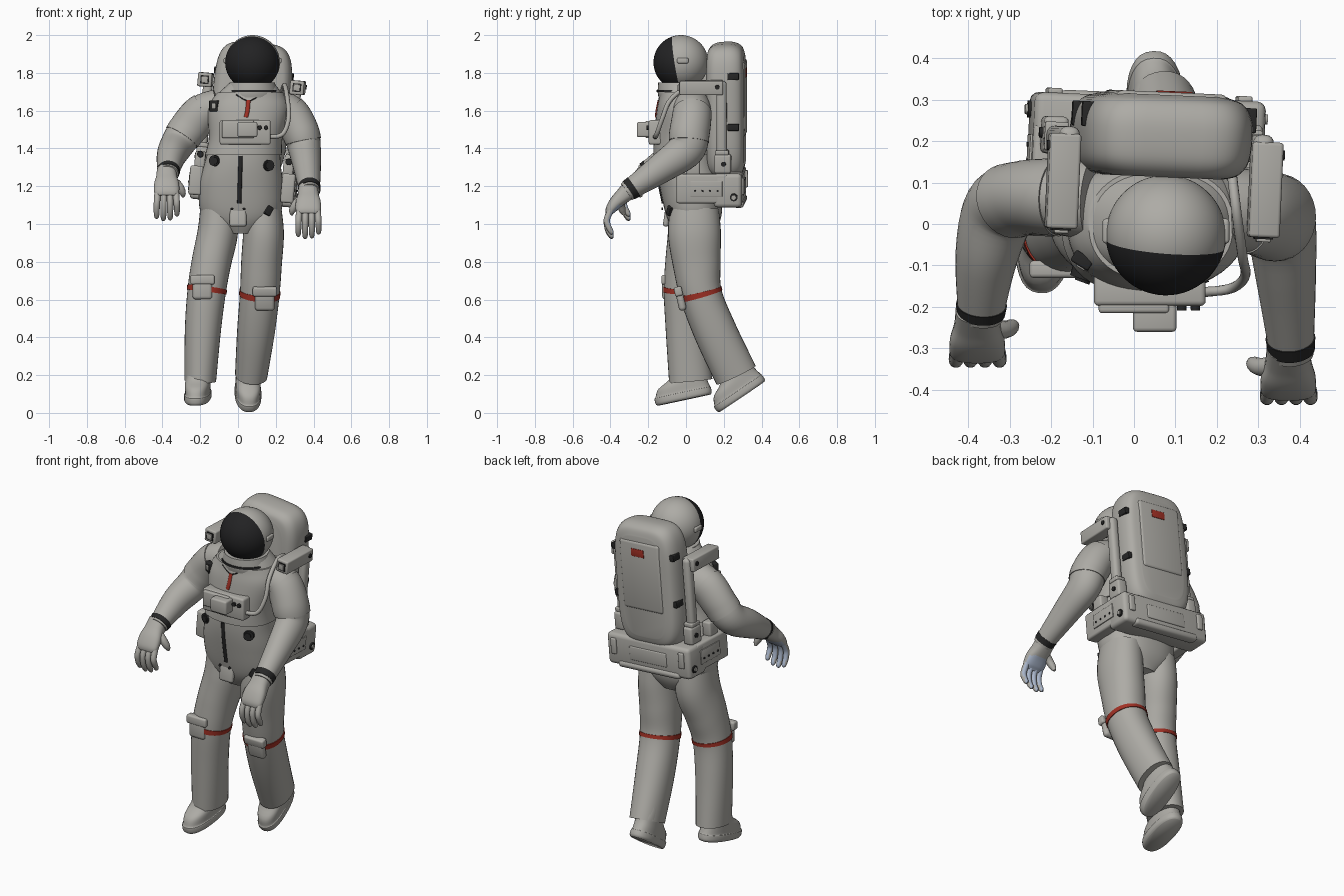
import bpy, bmesh, math
from mathutils import Vector, Matrix

if "Cube" in bpy.data.objects:
    bpy.data.objects.remove(bpy.data.objects["Cube"])

def material(name, rgb):
    m = bpy.data.materials.new(name)
    m.diffuse_color = (*rgb, 1)
    m.use_nodes = True
    m.node_tree.nodes["Principled BSDF"].inputs["Base Color"].default_value = m.diffuse_color
    return m

SUIT = material("suit_grey", (0.42, 0.41, 0.38))
DARK = material("black_rubber", (0.02, 0.02, 0.02))
VISOR = material("visor_black", (0.016, 0.016, 0.017))
RED = material("red_stripe", (0.36, 0.03, 0.018))
PALM = material("palm_blue", (0.40, 0.47, 0.60))
I = Matrix.Identity(4)

def finish(name, bm, mats, M=I, angle=35):
    bmesh.ops.recalc_face_normals(bm, faces=bm.faces)
    me = bpy.data.meshes.new(name)
    bm.transform(M)
    bm.to_mesh(me)
    bm.free()
    for m in mats:
        me.materials.append(m)
    for f in me.polygons:
        f.use_smooth = True
    me.set_sharp_from_angle(angle=math.radians(angle))
    ob = bpy.data.objects.new(name, me)
    bpy.context.collection.objects.link(ob)
    return ob

def spline(st, t):
    """Catmull-Rom through stations (x, y, z, rx, ry)."""
    i = max(0, min(int(t), len(st) - 2))
    f = t - i
    a, b, c, d = (st[max(0, min(j, len(st) - 1))] for j in range(i - 1, i + 3))
    return [0.5 * (2*q + (r-p)*f + (2*p-5*q+4*r-s)*f*f + (3*q-p-3*r+s)*f**3)
            for p, q, r, s in zip(a, b, c, d)]

def loft(name, st, mat, t0=0, t1=None, n=6, grow=0, p=2, flat=False, M=I, sides=32, palm=None):
    """Skin of (super)elliptic rings along a path; flat keeps the rings level."""
    t1 = len(st) - 1 if t1 is None else t1
    steps = max(1, round((t1 - t0) * n))
    bm, rings = bmesh.new(), []
    for k in range(steps + 1):
        t = t0 + (t1 - t0) * k / steps
        x, y, z, rx, ry = spline(st, t)
        e = 0.05
        lo, hi = spline(st, max(0, t - e)), spline(st, min(len(st) - 1, t + e))
        d = (Vector(hi[:3]) - Vector(lo[:3])).normalized()
        u, v = Vector((1, 0, 0)), Vector((0, 1, 0))
        if not flat:
            u = (u - d * d.x).normalized()
            v = d.cross(u)
        ring = []
        for j in range(sides):
            a = 2 * math.pi * j / sides
            ca, sa = math.cos(a), math.sin(a)
            ring.append(bm.verts.new(Vector((x, y, z))
                + u * (rx + grow) * math.copysign(abs(ca) ** (2 / p), ca)
                + v * (ry + grow) * math.copysign(abs(sa) ** (2 / p), sa)))
        rings.append(ring)
    for a, b in zip(rings, rings[1:]):
        for j in range(sides):
            bm.faces.new((a[j], a[(j+1) % sides], b[(j+1) % sides], b[j]))
    bm.faces.new(rings[0])
    bm.faces.new(rings[-1])
    ob = finish(name, bm, [mat, PALM] if palm else [mat], M, 50)
    if palm:  # inner side of the glove, below a given height
        for f in ob.data.polygons:
            inner = f.normal.dot(Vector((0, 0.9, -0.35))) > 0.45
            f.material_index = int(inner and f.center.z < palm)
    return ob

def box(name, c, size, mat=SUIT, bevel=0.008, M=I, rot=(0, 0, 0), seg=3):
    bm = bmesh.new()
    bmesh.ops.create_cube(bm, size=1, matrix=Matrix.Diagonal((*size, 1)))
    if bevel:
        bmesh.ops.bevel(bm, geom=bm.edges[:], offset=bevel, segments=seg, affect='EDGES', profile=0.5)
    R = Matrix.Rotation(rot[2], 4, 'Z') @ Matrix.Rotation(rot[1], 4, 'Y') @ Matrix.Rotation(rot[0], 4, 'X')
    return finish(name, bm, [mat], M @ Matrix.Translation(c) @ R)

def disc(name, c, axis, r, depth, mat=DARK, M=I):
    bm = bmesh.new()
    bmesh.ops.create_cone(bm, cap_ends=True, segments=24, radius1=r, radius2=r * 0.92, depth=depth)
    R = Vector(axis).to_track_quat('Z', 'Y').to_matrix().to_4x4()
    return finish(name, bm, [mat], M @ Matrix.Translation(c) @ R)

def pipe(name, pts, r, mat=SUIT, r2=None):
    return loft(name, [(*q, r, r2 or r) for q in pts], mat, sides=12)

# Torso: soft waist and hard upper shell
torso = [(.012, .045, .95, .09, .10), (.015, .042, 1.04, .205, .145), (.015, .025, 1.2, .222, .165),
         (.025, .0, 1.33, .20, .16), (.04, -.01, 1.45, .185, .15), (.055, .0, 1.6, .205, .145),
         (.063, .0, 1.68, .175, .13), (.073, -.015, 1.75, .115, .11)]
loft("torso", torso, SUIT, p=2.3, flat=True, sides=48)
loft("upper_torso_shell", torso, SUIT, t0=3.3, t1=6.2, grow=.01, p=2.3, flat=True, sides=48)

def front(x, z, out=0.0):
    """Point on the front of the torso."""
    s = min((spline(torso, k / 40) for k in range(281)), key=lambda q: abs(q[2] - z))
    g = .01 if z > 1.375 else 0
    w = min(.98, abs((x - s[0]) / (s[3] + g)))
    return (x, s[1] - (s[4] + g) * (1 - w ** 2.3) ** (1 / 2.3) - out, z)

# Helmet: sphere whose pole is the visor centre
c = Vector((.077, -.027, 1.855))
bm = bmesh.new()
bmesh.ops.create_uvsphere(bm, u_segments=48, v_segments=40, radius=.145)
for f in bm.faces:
    f.material_index = int(f.calc_center_median().z > .02)
face = Vector((-.08, -1, -.16)).to_track_quat('Z', 'Y').to_matrix().to_4x4()
finish("helmet", bm, [SUIT, VISOR], Matrix.Translation(c) @ face)
for s in (-1, 1):
    box("helmet_ear", c + Vector((s * .142, .01, .01)), (.022, .06, .03), bevel=.008)
neck = [(.073, -.02, 1.67, .14, .125), (.074, -.025, 1.7, .135, .125), (.075, -.027, 1.75, .12, .12)]
loft("neck_ring", neck, SUIT, flat=True)
loft("neck_seal", neck, DARK, t0=.95, t1=1.2, n=12, grow=.005, flat=True)

# Legs with knee bands, knee pads and boots
legs = {
    "left": [(-.10, .045, 1.08, .10, .13), (-.108, .042, .95, .107, .138), (-.14, .012, .8, .105, .122),
             (-.165, -.01, .65, .102, .108), (-.185, .0, .45, .096, .108), (-.2, .025, .17, .084, .115)],
    "right": [(.13, .045, 1.08, .10, .13), (.135, .045, .95, .108, .14), (.125, .056, .8, .108, .128),
              (.115, .078, .63, .105, .112), (.095, .155, .43, .1, .114), (.07, .265, .2, .086, .115)]}
for side, st in legs.items():
    loft(side + "_leg", st, SUIT, p=2.15)
    loft(side + "_knee_band", st, RED, t0=2.92, t1=3.06, n=16, grow=.004, p=2.15)
for side, pos, tilt in (("left", (-.188, -.106, .66), .0), ("right", (.142, -.028, .60), .22)):
    M = Matrix.Translation(pos) @ Matrix.Rotation(tilt, 4, 'X')
    box(side + "_knee_pad", (0, 0, 0), (.105, .04, .12), bevel=.018, M=M)
    box(side + "_knee_flap", (0, -.003, .045), (.128, .042, .05), bevel=.01, M=M)
boot = [(0, 0, 0, .062, .145), (0, 0, .012, .07, .153), (0, 0, .038, .07, .153), (0, .002, .045, .065, .148),
        (0, .01, .085, .066, .132), (0, .045, .125, .064, .098), (0, .065, .2, .062, .08)]
for side, pos, pitch, yaw in (("left", (-.212, -.01, .068), 12, -6), ("right", (.052, .296, .085), 34, 3)):
    M = Matrix.Translation(pos) @ Matrix.Rotation(math.radians(yaw), 4, 'Z') @ Matrix.Rotation(math.radians(pitch), 4, 'X')
    loft(side + "_boot", boot, SUIT, n=4, p=2.4, flat=True, M=M)

# Arms and gloves
arms = {
    "left": [(-.10, .06, 1.615, .10, .10), (-.19, .065, 1.585, .10, .09), (-.268, .062, 1.5, .097, .086),
             (-.322, .035, 1.42, .09, .088), (-.355, -.075, 1.355, .076, .08), (-.37, -.225, 1.265, .054, .052)],
    "right": [(.20, .03, 1.62, .10, .10), (.28, .032, 1.58, .095, .1), (.333, .018, 1.48, .095, .103),
              (.353, .0, 1.395, .086, .098), (.366, -.125, 1.30, .073, .08), (.38, -.315, 1.17, .053, .052)]}
for side, s in (("left", -1), ("right", 1)):
    st = arms[side]
    loft(side + "_arm", st, SUIT)
    loft(side + "_shoulder_sleeve", st, SUIT, t0=.9, t1=2.5, n=8, grow=.004)
    loft(side + "_wrist_band", st, DARK, t0=4.73, t1=4.9, n=16, grow=.003)
    W = Matrix.Translation(Vector(st[-1][:3]) + Vector((-.008, 0, 0)))
    palm = [(0, .02, .015, .052, .05), (0, -.02, -.022, .056, .042), (0, -.055, -.055, .066, .036),
            (0, -.085, -.095, .066, .027), (0, -.096, -.118, .055, .015)]
    low = st[-1][2] - .07
    loft(side + "_glove", palm, SUIT, M=W, p=2.5, palm=low)
    for i in range(4):
        b, drop = -.047 + .032 * i, (.0, -.012, -.008, .012)[i]
        pts = [(b, -.08, -.09, .017, .017), (b * 1.08, -.104, -.145, .017, .017), (b * 1.12, -.098, -.19 + drop, .016, .016),
               (b * 1.12, -.08, -.225 + drop, .013, .013), (b * 1.12, -.073, -.235 + drop, .005, .005)]
        loft(side + "_finger", pts, SUIT, n=4, M=W, sides=14, palm=low)
    thumb = [(-s * .03, -.025, -.03, .022, .024), (-s * .064, -.03, -.062, .022, .022),
             (-s * .084, -.022, -.098, .018, .018), (-s * .088, -.012, -.122, .007, .007)]
    loft(side + "_thumb", thumb, SUIT, n=4, M=W, sides=14)

# Chest control box and front details
box("control_box", (.038, -.155, 1.485), (.27, .085, .13), bevel=.012)
box("control_panel", (.05, -.215, 1.5), (.105, .09, .08), bevel=.01)
box("control_shelf", (.0, -.2, 1.5), (.17, .03, .09), bevel=.008)
for x in (.115, .148):
    disc("control_knob", (x, -.2, 1.51), (0, -1, 0), .012, .018)
pipe("zip", [front(.014 - .03 * (1.36 - z), z) for z in (1.36, 1.28, 1.2, 1.11)], .011, DARK, .007)
box("crotch_pouch", front(.0, 1.045, -.005), (.09, .03, .12), bevel=.014, rot=(-.15, 0, 0))
for x in (-.04, .04):
    disc("pouch_rivet", front(x * .8, 1.08, .012), (0, -1, 0), .007, .008)
for x, z in ((-.122, 1.335), (.16, 1.31)):
    disc("suit_port", front(x, z), (x * 3, -1, 0), .031, .03)
    disc("suit_port_cap", front(x, z, .012), (x * 3, -1, 0), .02, .02)
box("hip_clip", front(.16, 1.07), (.035, .03, .05), DARK, .004, rot=(0, .5, .5))
box("chest_badge", front(-.125, 1.625), (.05, .03, .06), DARK, .005, rot=(0, 0, -.55))
box("chest_badge_centre", front(-.125, 1.625, .011), (.024, .02, .028), SUIT, .004, rot=(0, 0, -.55))
pipe("red_tag", [front(.055, 1.655), front(.05, 1.6), front(.042, 1.565)], .011, RED, .006)
pipe("tag_cord", [front(-.01, 1.685), front(.055, 1.652), front(.12, 1.685)], .003, DARK)
pipe("hose", [(.235, .13, 1.7), (.247, .03, 1.735), (.262, -.08, 1.66), (.268, -.125, 1.56),
              (.235, -.155, 1.475), (.16, -.165, 1.46)], .012)

# Life-support backpack, leaning and turned with the body
P = Matrix.Translation((.03, .21, 1.2)) @ Matrix.Rotation(math.radians(-2.5), 4, 'Z') @ Matrix.Rotation(math.radians(5), 4, 'Y')
pack = [(0, -.095, .405, .14, .29), (0, -.083, .405, .178, .328), (0, -.045, .405, .202, .352),
        (0, .035, .405, .206, .357), (0, .085, .405, .185, .335), (0, .103, .405, .14, .29)]
loft("backpack", pack, SUIT, p=4.5, M=P, sides=72)
box("backpack_back_panel", (0, .09, .47), (.27, .04, .40), bevel=.016, M=P)
box("backpack_label", (.01, .109, .605), (.085, .008, .044), RED, .002, M=P)
box("base_module", (0, .022, .0), (.56, .15, .18), bevel=.022, M=P)
box("base_back_panel", (0, .095, .0), (.25, .015, .08), bevel=.006, M=P)
box("base_bumper", (0, .075, -.078), (.42, .06, .04), bevel=.018, M=P)
for s in (-1, 1):
    box("base_side_arm", (s * .245, -.115, .01), (.07, .27, .155), bevel=.012, M=P)
    box("base_side_plate", (s * .281, -.09, .01), (.008, .17, .08), bevel=.003, M=P)
    box("base_top_block", (s * .235, -.16, .12), (.055, .07, .09), bevel=.01, M=P)
    for k in range(4):
        disc("base_rivet", (s * .286, -.15 + .04 * k, .0), (s, 0, 0), .006, .006, DARK, P)
    disc("base_ring", (s * .275, .055, -.035), (s, 0, 0), .022, .025, DARK, P)
    disc("base_ring_cap", (s * .284, .055, -.035), (s, 0, 0), .013, .02, SUIT, P)
    box("base_latch", (s * .23, .096, .02), (.035, .025, .09), bevel=.006, M=P)
    disc("side_knob", (s * .235, -.2, .15), (0, -1, 0), .018, .03, DARK, P)
    disc("post_knob", (s * .262, .0, .14), (s, 0, 0), .014, .02, DARK, P)
    # Post with hand-controller arm
    box("controller_post", (s * .235, -.01, .33), (.05, .055, .50), bevel=.02, M=P, seg=4)
    box("post_clamp", (s * .235, -.005, .14), (.06, .09, .10), bevel=.012, M=P)
    box("post_collar", (s * .235, -.008, .2), (.058, .07, .025), bevel=.006, M=P)
    box("controller_arm", (s * .245, -.115, .545), (.075, .23, .075), bevel=.008, M=P)
    box("controller_socket", (s * .245, -.23, .545), (.045, .008, .045), DARK, 0, P)
    box("controller_grip", (s * .245, -.235, .545), (.034, .012, .034), SUIT, .002, P)
    disc("arm_bolt", (s * .283, -.03, .55), (s, 0, 0), .013, .01, DARK, P)
    for z in (.33, .6):
        box("strap", (s * .196, .05, z), (.03, .06, .036), DARK, .004, P)
